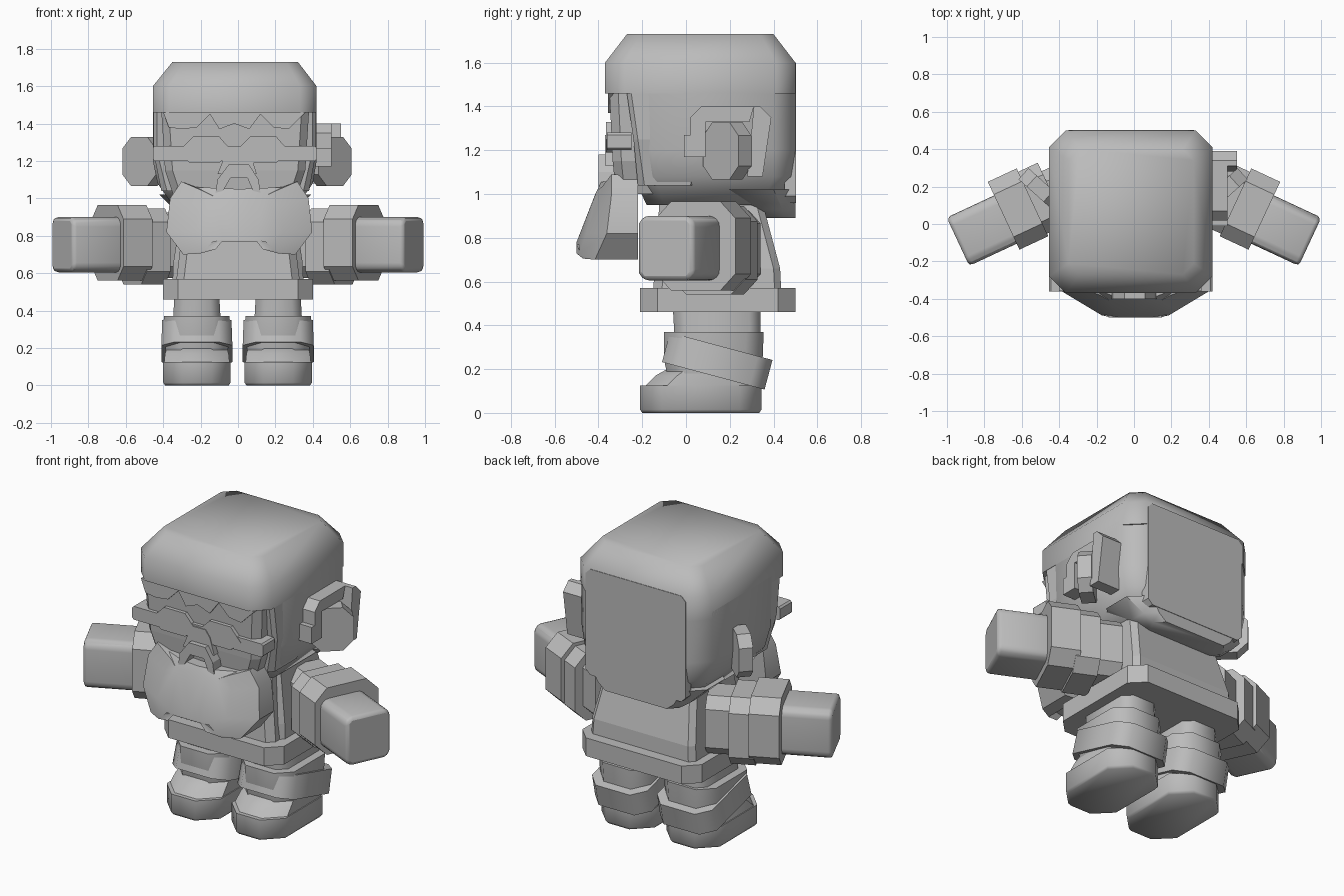
import bpy, bmesh
from math import radians
from mathutils import Matrix

cube = bpy.data.objects.get("Cube")
if cube:
    bpy.data.objects.remove(cube, do_unlink=True)

grey = bpy.data.materials.new("plain grey")
grey.use_nodes = True
grey.diffuse_color = (0.5, 0.5, 0.5, 1)
grey.node_tree.nodes["Principled BSDF"].inputs["Base Color"].default_value = (0.5, 0.5, 0.5, 1)


def finish(name, bm, matrix=None, bevel=0, smooth=0):
    if matrix:
        bm.transform(matrix)
    bmesh.ops.recalc_face_normals(bm, faces=bm.faces)
    mesh = bpy.data.meshes.new(name)
    bm.to_mesh(mesh)
    bm.free()
    mesh.materials.append(grey)
    ob = bpy.data.objects.new(name, mesh)
    bpy.context.collection.objects.link(ob)
    if bevel:
        mod = ob.modifiers.new("bevel", 'BEVEL')
        mod.width = bevel
        mod.segments = 2
    if smooth:
        bpy.ops.object.select_all(action='DESELECT')
        ob.select_set(True)
        bpy.context.view_layer.objects.active = ob
        bpy.ops.object.shade_smooth_by_angle(angle=radians(smooth))
    return ob


def octagon(x0, x1, y0, y1, c):
    """Rectangle with cut corners."""
    return [(x0 + c, y0), (x1 - c, y0), (x1, y0 + c), (x1, y1 - c),
            (x1 - c, y1), (x0 + c, y1), (x0, y1 - c), (x0, y0 + c)]


def loft(name, rings, **kw):
    """Stack of (z, x0, x1, y0, y1, corner) cut-corner sections."""
    bm = bmesh.new()
    loops = [[bm.verts.new((x, y, z)) for x, y in octagon(*r)] for z, *r in rings]
    for a, b in zip(loops, loops[1:]):
        for i in range(8):
            j = (i + 1) % 8
            bm.faces.new((a[i], a[j], b[j], b[i]))
    bm.faces.new(loops[0])
    bm.faces.new(loops[-1])
    return finish(name, bm, **kw)


def prism(name, outline, depth0, depth1, axes, **kw):
    """Extrude a 2D outline; axes names the plane it is drawn in."""
    bm = bmesh.new()
    place = {"xz": lambda u, v, d: (u, d, v), "yz": lambda u, v, d: (d, u, v)}[axes]
    a, b = [[bm.verts.new(place(u, v, d)) for u, v in outline] for d in (depth0, depth1)]
    for i in range(len(a)):
        j = (i + 1) % len(a)
        bm.faces.new((a[i], a[j], b[j], b[i]))
    bm.faces.new(a)
    bm.faces.new(b)
    return finish(name, bm, **kw)


# Head: overhanging crown, recessed lower skull, temples, nape and back panel
loft("crown", [(1.46, -.455, .42, -.37, .5, .09), (1.6, -.455, .42, -.37, .5, .09),
               (1.73, -.35, .32, -.27, .4, .06)], smooth=60)
loft("skull", [(.95, -.34, .31, -.18, .43, .08), (1.08, -.43, .4, -.24, .5, .1),
               (1.2, -.455, .42, -.26, .5, .1), (1.5, -.455, .42, -.27, .5, .1)], smooth=60)
loft("temples", [(1.04, -.41, .38, -.22, .05, .03), (1.25, -.453, .418, -.24, .1, .02),
                 (1.46, -.453, .418, -.27, .1, .02)])
loft("nape", [(.89, -.27, .24, .36, .5, .05), (.93, -.33, .3, .28, .5, .06),
              (1.02, -.42, .39, .13, .5, .1)], smooth=40)
prism("back_panel", octagon(-.35, .32, .96, 1.6, .03), .45, .503, "xz")
loft("face", [(1.0, -.34, .31, -.32, 0, .04), (1.15, -.39, .36, -.335, 0, .04),
              (1.47, -.41, .38, -.35, 0, .04)])

# Spiky brow, eyewear, nose and mouth on the face
prism("brow", [(-.4, 1.46), (-.37, 1.38), (-.3, 1.37), (-.22, 1.38), (-.15, 1.45), (-.1, 1.37),
               (-.02, 1.4), (.06, 1.37), (.12, 1.45), (.19, 1.38), (.27, 1.37), (.36, 1.46)],
      -.357, -.33, "xz")
lens = [(-.15, 0), (-.09, -.06), (.07, -.06), (.14, 0), (.07, .08), (-.07, .08)]
for side, cx in (("right", -.17), ("left", .135)):
    prism(side + "_lens", [(cx + u, 1.25 + v) for u, v in lens], -.365, -.33, "xz")
prism("glasses_band", octagon(-.455, .42, 1.2, 1.28, .01), -.362, -.25, "xz")
prism("nose", [(-.11, 1.13), (-.07, 1.23), (-.04, 1.27), (.04, 1.27), (.07, 1.23), (.1, 1.13)],
      -.37, -.3, "xz")
prism("moustache", [(-.12, 1.03), (-.11, 1.1), (-.05, 1.18), (.06, 1.18), (.11, 1.1), (.12, 1.03),
                    (.08, 1.04), (.05, 1.11), (-.04, 1.11), (-.08, 1.04)], -.4, -.3, "xz")

# Lobed beard: front surface wraps back at the sides and top
half = [(.0, 1.05), (.11, 1.055), (.23, 1.06), (.31, 1.09), (.37, 1.0), (.39, .82),
        (.3, .7), (.21, .705), (.14, .77), (.0, .77)]
bm = bmesh.new()
for s in (-1, 1):
    loops = []
    for inset, back in ((1, True), (1, False), (.6, False)):
        loop = []
        for x, z in half:
            px, pz = x * inset, .82 + (z - .82) * (.5 + inset / 2)
            y = -.22 if back else min(-.34, -.5 + max(0, px - .16) * .6 + max(0, pz - .83) * .5)
            loop.append(bm.verts.new((s * px + .007, y, pz)))
        loops.append(loop)
    for a, b in zip(loops, loops[1:]):
        for i in range(len(half) - 1):
            bm.faces.new((a[i], a[i + 1], b[i + 1], b[i]))
    bm.faces.new(loops[0])
    bm.faces.new(loops[-1])
bmesh.ops.remove_doubles(bm, verts=bm.verts, dist=.001)
finish("beard", bm, smooth=35)

# Ears: a cut-corner plate each side, and a hooked device on the left
for side, s, cx in (("right", -1, -.505), ("left", 1, .495)):
    turn = Matrix.Translation((cx, .185, 1.197)) @ Matrix.Rotation(radians(s * 42), 4, 'Z')
    prism(side + "_ear", octagon(-.12, .12, -.13, .13, .06), -.035, .045, "xz", matrix=turn)
prism("left_ear_hook", [(-.01, 1.17), (-.01, 1.27), (.02, 1.27), (.02, 1.35), (.07, 1.4),
                        (.31, 1.4), (.29, 1.33), (.09, 1.33), (.09, 1.17)], .4, .5, "yz")
prism("left_ear_post", [(.28, 1.08), (.35, 1.08), (.39, 1.35), (.34, 1.4), (.31, 1.4)],
      .4, .55, "yz")

# Torso: shirt front, flared coat behind, belt skirt
loft("shirt", [(.56, -.33, .33, -.15, .3, .04), (.98, -.28, .28, -.12, .3, .04)])
loft("coat", [(.56, -.35, .35, -.08, .435, .03), (.66, -.345, .345, -.075, .43, .03),
              (.96, -.3, .3, -.05, .35, .03)])
loft("belt", [(.46, -.4, .4, -.21, .5, .08), (.57, -.4, .4, -.21, .5, .08)])

# Arms: built along local x, then turned forward
for side, s in (("right", -1), ("left", 1)):
    pose = (Matrix.Translation((s * .62, .08, .765)) @ Matrix.Rotation(radians(-25 * s), 4, 'Z')
            @ Matrix.Scale(s, 4, (1, 0, 0)))
    prism(side + "_upper_arm", octagon(-.15, .13, -.19, .16, .06), -.34, 0, "yz", matrix=pose)
    prism(side + "_sleeve", octagon(-.185, .18, -.225, .18, .07), -.2, -.06, "yz", matrix=pose)
    prism(side + "_cuff", octagon(-.2, .2, -.205, .2, .075), -.085, .085, "yz", matrix=pose)
    prism(side + "_hand", octagon(-.165, .12, -.16, .135, .03), 0, .365, "yz",
          matrix=pose, bevel=.045, smooth=50)

# Legs: thigh, boot top, tilted cuff and stepped shoe
for side, cx in (("right", -.22), ("left", .215)):
    def part(name, rows, **kw):
        loft(side + name, [(z, cx - w, cx + w, y0, y1, c) for z, w, y0, y1, c in rows],
             smooth=48, **kw)
    part("_thigh", [(.3, .13, -.05, .34, .05), (.48, .12, -.06, .34, .05)])
    part("_boot_top", [(.15, .165, -.08, .34, .08), (.24, .17, -.1, .35, .08),
                       (.37, .175, -.1, .355, .08)])
    tilt = (Matrix.Translation((0, .15, .235)) @ Matrix.Rotation(radians(-15), 4, 'X')
            @ Matrix.Translation((0, -.15, -.235)))
    part("_boot_cuff", [(.165, .19, -.1, .385, .07), (.305, .185, -.1, .385, .07)], matrix=tilt)
    part("_sole", [(0, .17, -.2, .335, .1), (.015, .18, -.21, .345, .1),
                   (.125, .18, -.21, .345, .1)])
    part("_shoe_top", [(.12, .175, -.19, .34, .1), (.17, .17, -.14, .34, .1),
                       (.22, .155, -.05, .33, .08)])
